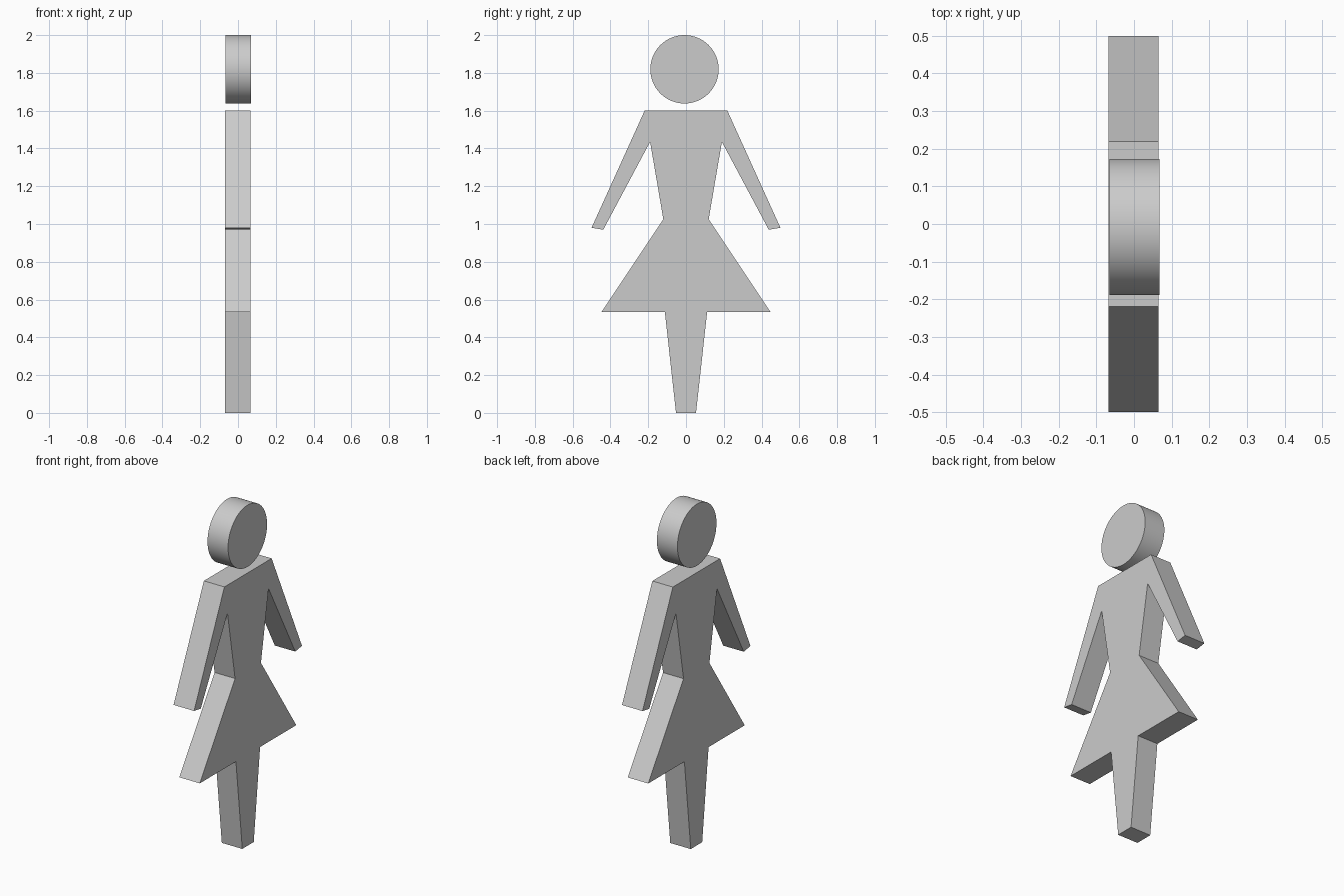
import bpy, bmesh, math

if "Cube" in bpy.data.objects:
    bpy.data.objects.remove(bpy.data.objects["Cube"])

# Half outline of the figure as (y, z), from neck centre down to the foot
HALF = [(0.0, 1.60), (0.219, 1.60), (0.50, 0.98), (0.438, 0.97), (0.19, 1.435),
        (0.12, 1.025), (0.447, 0.535), (0.112, 0.535), (0.053, 0.0), (0.0, 0.0)]


def extruded_plate(name, outline, x0, x1):
    """Flat plate: a (y, z) outline extruded along x from x0 to x1."""
    bm = bmesh.new()
    face = bm.faces.new([bm.verts.new((x0, y, z)) for y, z in outline])
    ext = bmesh.ops.extrude_face_region(bm, geom=[face])
    moved = [v for v in ext["geom"] if isinstance(v, bmesh.types.BMVert)]
    bmesh.ops.translate(bm, verts=moved, vec=(x1 - x0, 0, 0))
    bmesh.ops.recalc_face_normals(bm, faces=bm.faces)
    mesh = bpy.data.meshes.new(name)
    bm.to_mesh(mesh)
    bm.free()
    obj = bpy.data.objects.new(name, mesh)
    bpy.context.collection.objects.link(obj)
    return obj


# Body: arms, torso, skirt and legs in one mirrored silhouette
outline = HALF + [(-y, z) for y, z in reversed(HALF[1:-1])]
extruded_plate("body", outline, -0.068, 0.065)

# Head: round disc facing sideways
bpy.ops.mesh.primitive_cylinder_add(vertices=64, radius=0.181, depth=0.133,
                                    location=(0.001, -0.008, 1.819),
                                    rotation=(0, math.pi / 2, 0))
head = bpy.context.object
head.name = "head"
bpy.ops.object.shade_smooth_by_angle(angle=math.radians(30))
